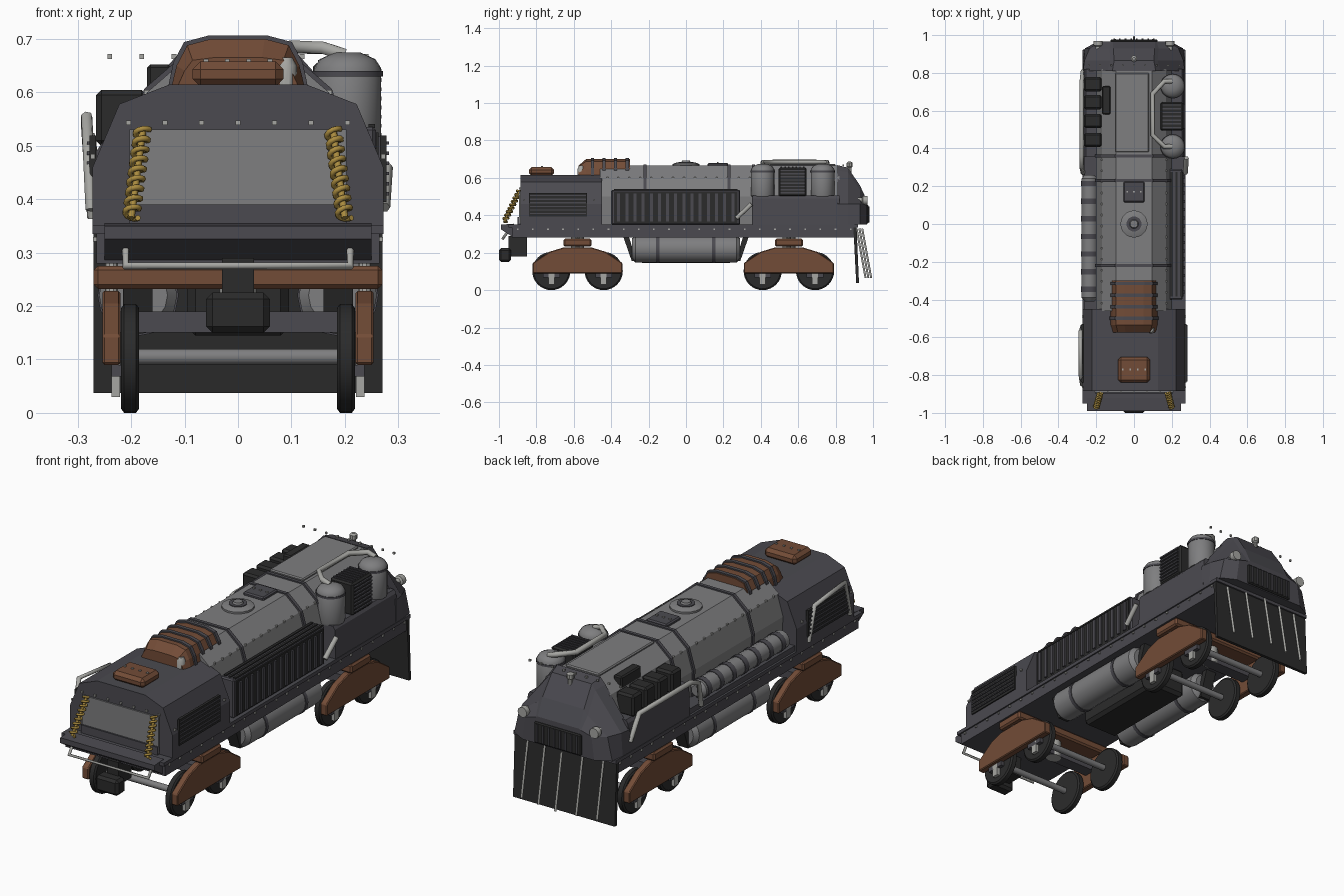
import bpy, bmesh, math
from mathutils import Vector

if "Cube" in bpy.data.objects:
    bpy.data.objects.remove(bpy.data.objects["Cube"])


def material(name, r, g, b):
    m = bpy.data.materials.new(name)
    m.use_nodes = True
    m.diffuse_color = (r, g, b, 1)
    node = next(n for n in m.node_tree.nodes if n.type == 'BSDF_PRINCIPLED')
    node.inputs["Base Color"].default_value = (r, g, b, 1)
    return m


HULL = material("dark grey hull", .07, .068, .08)
GREY = material("mid grey metal", .21, .21, .215)
BROWN = material("rust brown", .17, .072, .038)
BLACK = material("black iron", .024, .024, .024)
GOLD = material("brass", .4, .26, .05)
LIGHT = material("light grey pipe", .38, .38, .36)


def finish(bm, name, mat, bevel=0, smooth=False):
    bmesh.ops.recalc_face_normals(bm, faces=bm.faces)
    me = bpy.data.meshes.new(name)
    bm.to_mesh(me)
    bm.free()
    ob = bpy.data.objects.new(name, me)
    bpy.context.collection.objects.link(ob)
    me.materials.append(mat)
    if bevel:
        mod = ob.modifiers.new("bevel", 'BEVEL')
        mod.width, mod.segments = bevel, 1
    if smooth:
        bpy.ops.object.select_all(action='DESELECT')
        ob.select_set(True)
        bpy.context.view_layer.objects.active = ob
        bpy.ops.object.shade_smooth_by_angle(angle=math.radians(35))
    return ob


def boxes(name, mat, size, centres, bevel=0):
    bm = bmesh.new()
    for c in centres:
        vs = bmesh.ops.create_cube(bm, size=1)["verts"]
        bmesh.ops.scale(bm, vec=size, verts=vs)
        bmesh.ops.translate(bm, vec=c, verts=vs)
    return finish(bm, name, mat, bevel)


def box(name, mat, x, y, z, bevel=0):
    size = [b - a for a, b in (x, y, z)]
    return boxes(name, mat, size, [[(a + b) / 2 for a, b in (x, y, z)]], bevel)


def loft(name, mat, sections, bevel=0):
    """Skin closed rings of 3D points and cap both ends."""
    bm = bmesh.new()
    rings = [[bm.verts.new(p) for p in s] for s in sections]
    n = len(rings[0])
    for a, b in zip(rings, rings[1:]):
        for i in range(n):
            j = (i + 1) % n
            bm.faces.new((a[i], a[j], b[j], b[i]))
    bm.faces.new(rings[0])
    bm.faces.new(rings[-1])
    return finish(bm, name, mat, bevel)


def arch(y, half, grow=0):
    """Symmetric section at y from its right half, bottom to top."""
    half = [(x + grow, z + (grow if i else 0)) for i, (x, z) in enumerate(half)]
    return [(x, y, z) for x, z in half] + [(-x, y, z) for x, z in reversed(half)]


def lathe(name, mat, origin, axis, profile, n=20):
    """Turn (radius, distance) pairs around an axis from origin."""
    q = Vector(axis).to_track_quat('Z', 'Y')
    rings = []
    for r, d in profile:
        rings.append([Vector(origin) + q @ Vector((r * math.cos(t), r * math.sin(t), d))
                      for t in (2 * math.pi * i / n for i in range(n))])
    ob = loft(name, mat, rings)
    bpy.ops.object.select_all(action='DESELECT')
    ob.select_set(True)
    bpy.context.view_layer.objects.active = ob
    bpy.ops.object.shade_smooth_by_angle(angle=math.radians(35))
    return ob


def tube(name, mat, pts, r):
    cu = bpy.data.curves.new(name, 'CURVE')
    cu.dimensions, cu.bevel_depth, cu.bevel_resolution = '3D', r, 1
    cu.use_fill_caps = True
    sp = cu.splines.new('POLY')
    sp.points.add(len(pts) - 1)
    for p, co in zip(sp.points, pts):
        p.co = (*co, 1)
    cu.materials.append(mat)
    ob = bpy.data.objects.new(name, cu)
    bpy.context.collection.objects.link(ob)
    return ob


def span(a, b, n):
    return [a + (b - a) * i / (n - 1) for i in range(n)]


SIDES = ((1, "left"), (-1, "right"))
RIVET = (.009, .009, .009)

# Running deck, front lip and rail
box("deck", HULL, (-.265, .265), (-.93, .91), (.28, .34))
box("deck_edge", HULL, (-.272, .272), (-.95, .92), (.335, .352))
loft("front_lip", HULL, [[(x, -.99, .35), (x, -.99, .325), (x, -.92, .28), (x, -.92, .355)]
                         for x in (-.25, .25)])
tube("front_rail", LIGHT, [(-.21, -.94, .33), (-.21, -.98, .275), (.21, -.98, .275), (.21, -.94, .33)], .008)
boxes("deck_rivets", LIGHT, RIVET, [(s * .267, y, .325) for s, _ in SIDES for y in span(-.9, .88, 23)])
box("coupler", BLACK, (-.06, .06), (-1, -.935), (.15, .225), .012)
box("coupler_stem", BLACK, (-.03, .03), (-.95, -.85), (.18, .29))

# Front cab
CAB = [(.272, .35), (.272, .46), (.222, .578), (.127, .615)]
loft("front_cab", HULL, [arch(-.885, CAB), arch(-.45, CAB)])
box("windscreen", GREY, (-.203, .203), (-.892, -.88), (.355, .53))
box("windscreen_sill", HULL, (-.203, .203), (-.9, -.88), (.352, .39))
boxes("windscreen_rivets", LIGHT, RIVET, [(x, -.888, .543) for x in span(-.205, .205, 7)])
for s, side in SIDES:
    boxes(side + "_cab_window", BLACK, (.012, .31, .125), [(s * .272, -.685, .457)])
    boxes(side + "_window_slats", HULL, (.006, .3, .006), [(s * .28, -.685, z) for z in span(.41, .505, 6)])
    boxes(side + "_window_rivets", LIGHT, RIVET, [(s * .272, y, .48) for y in (-.865, -.49)])
    a, b = Vector((s * .178, -.89, .53)), Vector((s * .2, -.972, .365))
    q = (b - a).to_track_quat('Z', 'Y')
    coil = []
    for i in range(9 * 10 + 1):
        t = i * math.tau / 10
        coil.append(a.lerp(b, i / 90) + q @ Vector((.013 * math.cos(t), .013 * math.sin(t), 0)))
    tube(side + "_spring", GOLD, coil, .0055)
    tube(side + "_spring_rod", GOLD, [a, b], .007)
tube("cab_handle", LIGHT, [(-.272, -.54, .365), (-.283, -.57, .53), (-.283, -.8, .555), (-.275, -.85, .38)], .011)

# Boiler with bands and rivets
BOILER = [(.19, .35), (.2, .5), (.17, .6), (.095, .665)]
loft("boiler", GREY, [arch(-.46, BOILER), arch(.82, BOILER)])
for i, y in enumerate((-.22, .23, .36)):
    loft(f"boiler_band_{i}", HULL, [arch(y - .008, BOILER, .006), arch(y + .008, BOILER, .006)])
boxes("boiler_rivets", LIGHT, RIVET, [(s * .171, y, .6) for s, _ in SIDES for y in span(-.42, .34, 14)])
box("roof_panel", GREY, (-.1, .08), (.38, .8), (.66, .675), .005)

# Roof fittings
DOME = [(.127, .6), (.115, .65), (.095, .688), (.05, .7)]
LOW = [(.118, .6), (.1, .64), (.085, .66), (.045, .665)]
loft("dome", BROWN, [arch(-.575, LOW), arch(-.535, DOME), arch(-.3, DOME)])
for i, y in enumerate(span(-.5, -.315, 4)):
    loft(f"dome_rib_{i}", HULL, [arch(y - .009, DOME, .006), arch(y + .009, DOME, .006)])
box("roof_hatch", BROWN, (-.085, .085), (-.84, -.705), (.61, .658), .015)
boxes("hatch_rivets", LIGHT, RIVET, [(x, -.77, .658) for x in span(-.06, .06, 4)])
lathe("whistle", LIGHT, (.09, -.56, .6), (0, 0, 1), [(.02, 0), (.02, .05), (.012, .065)], 10)
lathe("filler_cap", GREY, (0, 0, .66), (0, 0, 1), [(.072, 0), (.072, .014), (.05, .022), (.025, .024), (.02, .034)])
lathe("filler_ring", HULL, (0, 0, .675), (0, 0, 1), [(.04, 0), (.04, .011)])
box("inspection_plate", HULL, (-.055, .055), (.115, .225), (.66, .68), .006)
boxes("plate_rivets", LIGHT, RIVET, [(x, .17, .68) for x in span(-.035, .035, 3)])

# Side radiator on the left
box("radiator_box", HULL, (.17, .258), (-.4, .29), (.35, .535), .006)
box("radiator_panel", BLACK, (.25, .263), (-.385, .275), (.36, .525))
boxes("radiator_slats", HULL, (.01, .016, .15), [(.266, y, .442) for y in span(-.36, .25, 15)])
boxes("radiator_top_rails", BLACK, (.012, .66, .008), [(x, -.055, .537) for x in (.2, .225, .25)])
tube("radiator_strut", LIGHT, [(.272, .27, .385), (.277, .35, .46)], .013)

# Long side tank on the right
box("tank_sill", HULL, (-.262, -.17), (-.45, .36), (.35, .378))
lathe("side_tank", GREY, (-.235, -.41, .425), (0, 1, 0), [(.025, 0), (.043, .02), (.043, .65), (.025, .67)], 14)
for i, y in enumerate(span(-.36, .2, 7)):
    lathe(f"side_tank_band_{i}", HULL, (-.235, y, .425), (0, 1, 0), [(.046, 0), (.046, .028)], 14)

# Rear machinery
for s, side in SIDES:
    loft(side + "_rear_base", HULL, [[(s * .15, y, .35), (s * .27, y, .35), (s * .265, y, .49), (s * .255, y, .505), (s * .15, y, .505)]
                                     for y in (.355, .82)])
for i, y in enumerate((.41, .73)):
    lathe(f"tall_tank_{i}", GREY, (.205, y, .5), (0, 0, 1),
          [(.06, 0), (.063, .01), (.063, .145), (.052, .162), (.025, .174)])
    lathe(f"tall_tank_band_{i}", HULL, (.205, y, .63), (0, 0, 1), [(.066, 0), (.066, .01)])
box("cooler", BLACK, (.14, .262), (.495, .645), (.5, .655), .008)
boxes("cooler_slats", HULL, (.01, .13, .007), [(.264, .57, z) for z in span(.52, .64, 8)])
boxes("cooler_top_slats", HULL, (.1, .007, .008), [(.2, y, .656) for y in span(.51, .63, 7)])
tube("cooler_pipe", LIGHT, [(.2, .41, .67), (.16, .41, .683), (.1, .47, .685), (.1, .69, .685), (.16, .755, .683), (.2, .755, .67)], .013)
boxes("battery_boxes", BLACK, (.095, .075, .105), [(-.218, y, .552) for y in (.445, .545, .645, .74)], .01)
box("battery_shelf", BLACK, (-.17, -.125), (.58, .73), (.58, .652), .006)
tube("battery_rail", LIGHT, [(-.27, .27, .37), (-.277, .3, .49), (-.277, .36, .515), (-.277, .75, .515), (-.27, .81, .4)], .012)

# Rear cab
loft("rear_cab", HULL, [
    arch(.81, [(.27, .35), (.27, .46), (.14, .64), (.115, .668)]),
    arch(.865, [(.27, .35), (.262, .46), (.125, .63), (.105, .655)]),
    arch(.93, [(.26, .35), (.235, .46), (.13, .535), (.11, .56)]),
    arch(.967, [(.19, .35), (.175, .46), (.12, .475), (.11, .48)])])
box("rear_grille", BLACK, (-.125, .125), (.95, .976), (.355, .455), .005)
boxes("rear_grille_slats", HULL, (.008, .008, .085), [(x, .977, .405) for x in span(-.105, .105, 8)])
boxes("roof_rivets", LIGHT, RIVET, [(x, .84, .667) for x in span(-.24, .24, 9)])
lathe("top_lamp", LIGHT, (0, .875, .63), (0, 0, 1), [(.01, 0), (.01, .025), (.017, .03), (.017, .05), (.008, .057)], 10)
for s, side in SIDES:
    lathe(side + "_rear_lamp", LIGHT, (s * .19, .92, .48), (0, 1, 0), [(.014, 0), (.014, .02), (.024, .025), (.024, .05)], 12)

# Rear plough with rods
loft("plough", BLACK, [[(x, .895, .335), (x, .912, .335), (x, .925, .037), (x, .91, .037)] for x in (-.27, .27)])
for i, x in enumerate(span(-.2, .2, 5)):
    out = .03 * (1 - abs(x) / .2)
    tube(f"plough_rod_{i}", LIGHT, [(x, .912 + out, .33), (x, .96 + out, .065)], .006)

# Underslung tanks and case
box("under_case", BLACK, (-.095, .095), (-.25, .25), (.145, .285), .015)
for s, side in SIDES:
    lathe(side + "_under_tank", GREY, (s * .187, -.29, .22), (0, 1, 0), [(.055, 0), (.073, .02), (.073, .56), (.055, .58)], 16)
    for i, y in enumerate((-.16, .14)):
        lathe(f"{side}_under_band_{i}", HULL, (s * .187, y, .22), (0, 1, 0), [(.076, 0), (.076, .018)], 16)
    for k in (-1, 1):
        loft(f"{side}_tank_bracket_{k}", BLACK, [[(x, k * .335, .285), (x, k * .305, .285), (x, k * .265, .155), (x, k * .29, .155)]
                                              for x in (s * .16, s * .215)])

# Bogies
FRAME = [(-.24, .09), (-.24, .145), (-.15, .205), (-.075, .228)]
for c, end in ((-.58, "front"), (.55, "rear")):
    box(end + "_bolster", BROWN, (-.27, .27), (c - .075, c + .075), (.232, .275), .008)
    lathe(end + "_pivot", LIGHT, (0, c, .15), (0, 0, 1), [(.035, 0), (.035, .14)], 12)
    box(end + "_cross_beam", HULL, (-.22, .22), (c - .03, c + .03), (.15, .19))
    for s, side in SIDES:
        half = FRAME + [(-y, z) for y, z in reversed(FRAME)]
        loft(f"{end}_{side}_bogie_frame", BROWN, [[(x, c + y, z) for y, z in half] for x in (s * .22, s * .254)], .004)
        lathe(f"{end}_{side}_post", LIGHT, (s * .237, c, .22), (0, 0, 1), [(.012, 0), (.012, .062)], 10)
        for k in (-1, 1):
            y = c + k * .14
            lathe(f"{end}_{side}_wheel_{k}", BLACK, (s * .185, y, .102), (s, 0, 0), [(.094, 0), (.102, .006), (.102, .028), (.094, .034)], 32)
            box(f"{end}_{side}_axle_box_{k}", LIGHT, (s * .229 - .008, s * .229 + .008), (y - .016, y + .016), (.03, .092))
            box(f"{end}_{side}_axle_cap_{k}", HULL, (s * .227 - .01, s * .227 + .01), (y - .045, y + .045), (.068, .09))
    for k in (-1, 1):
        lathe(f"{end}_axle_{k}", GREY, (-.19, c + k * .14, .105), (1, 0, 0), [(.015, 0), (.015, .38)], 12)
